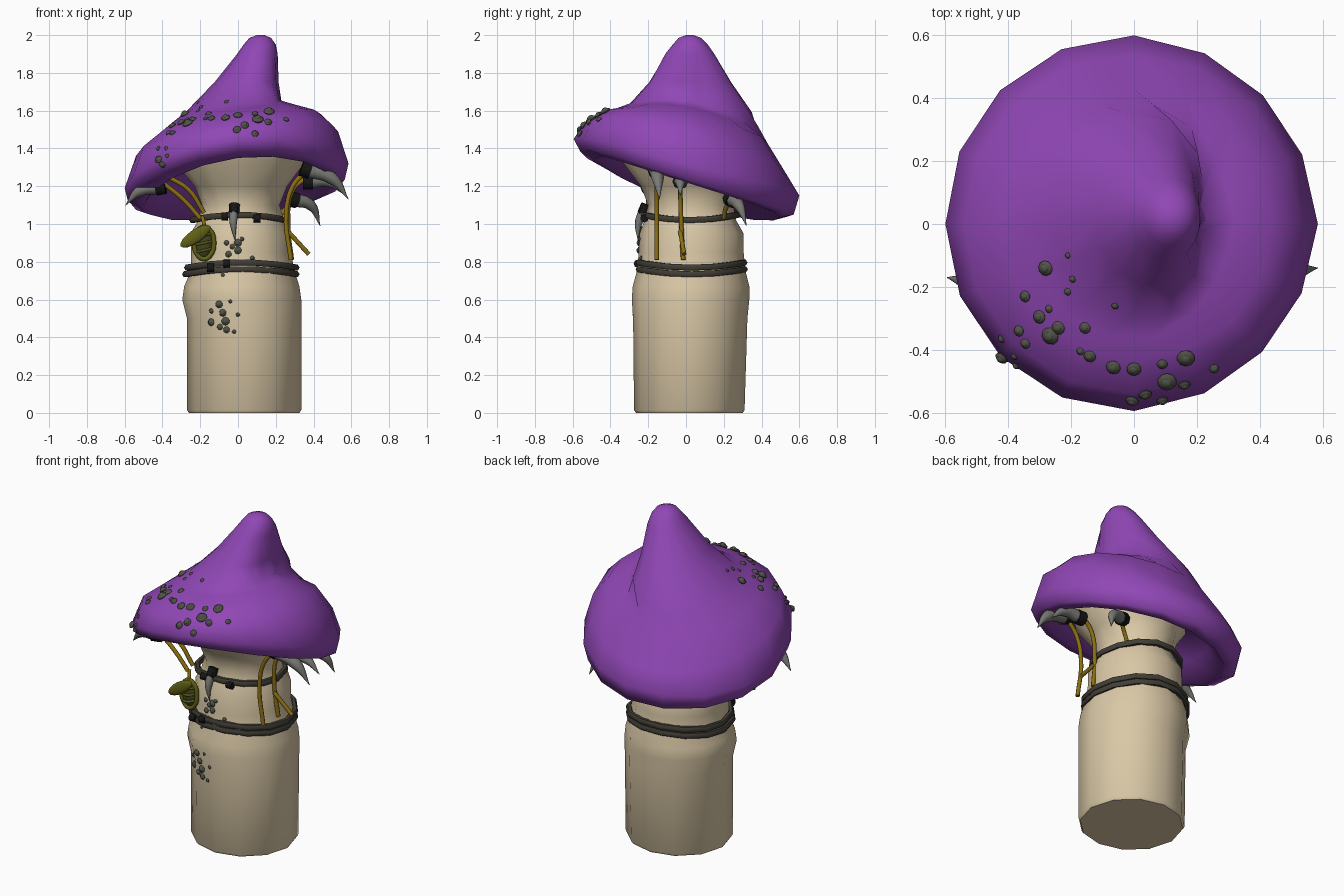
import bpy, bmesh, math
from math import sin, cos, pi
from mathutils import Vector, Matrix
from mathutils.bvhtree import BVHTree

if "Cube" in bpy.data.objects:
    bpy.data.objects.remove(bpy.data.objects["Cube"])


def material(name, rgb):
    m = bpy.data.materials.new(name)
    m.use_nodes = True
    m.diffuse_color = (*rgb, 1)
    m.node_tree.nodes["Principled BSDF"].inputs["Base Color"].default_value = (*rgb, 1)
    return m


PURPLE = material("purple", (.28, .063, .465))
CREAM = material("cream", (.7, .58, .385))
BARK = material("dark_bark", (.055, .049, .037))
HORN = material("horn_grey", (.19, .19, .175))
CORD = material("ochre_cord", (.26, .16, .006))
LEAF = material("olive", (.12, .12, .008))
POD = material("dark_olive", (.06, .06, .018))
BLACK = material("black", (.008, .008, .008))
WART = material("wart_grey", (.08, .085, .065))


def finish(name, bm, mat, angle=40):
    bmesh.ops.recalc_face_normals(bm, faces=bm.faces)
    mesh = bpy.data.meshes.new(name)
    bm.to_mesh(mesh)
    bm.free()
    mesh.shade_smooth()
    mesh.set_sharp_from_angle(angle=math.radians(angle))
    mesh.materials.append(mat)
    obj = bpy.data.objects.new(name, mesh)
    bpy.context.collection.objects.link(obj)
    return obj


def blend(right, back, left, front, t):
    """Smooth value around a ring that hits its four cardinal values."""
    c, s = cos(t), sin(t)
    return ((right + left) * c * c + (back + front) * s * s
            + (right - left) * c + (back - front) * s) / 2


def loft(name, rings, mat, sides, angle):
    """Rings: centre, four radii, four heights (right, back, left, front), optional dent."""
    bm = bmesh.new()
    loops = []
    for (cx, cy), radii, heights, *dent in rings:
        loop = []
        for i in range(sides):
            t = 2 * pi * i / sides
            r = blend(*radii, t)
            if cos(t) > 0:
                r -= sum(dent) * abs(sin(2 * t))
            loop.append(bm.verts.new((cx + r * cos(t), cy + r * sin(t), blend(*heights, t))))
        loops.append(loop)
    for a, b in zip(loops, loops[1:]):
        for i in range(sides):
            j = (i + 1) % sides
            bm.faces.new((a[i], a[j], b[j], b[i]))
    bm.faces.new(loops[0])
    bm.faces.new(loops[-1])
    return finish(name, bm, mat, angle)


def tube(name, points, radius, mat, tapers=None, closed=False):
    """Round tube along a smooth path, optionally tapered or closed."""
    curve = bpy.data.curves.new(name, "CURVE")
    curve.dimensions = "3D"
    curve.bevel_depth = radius
    curve.bevel_resolution = 2
    curve.resolution_u = 6
    curve.use_fill_caps = True
    spline = curve.splines.new("BEZIER")
    spline.bezier_points.add(len(points) - 1)
    spline.use_cyclic_u = closed
    for k, (p, co) in enumerate(zip(spline.bezier_points, points)):
        p.co = co
        p.handle_left_type = p.handle_right_type = "AUTO"
        p.radius = tapers[k] if tapers else 1
    curve.materials.append(mat)
    obj = bpy.data.objects.new(name, curve)
    bpy.context.collection.objects.link(obj)
    return obj


def ball(name, loc, scale, tilt, mat):
    bm = bmesh.new()
    m = Matrix.Translation(loc) @ Matrix.Rotation(tilt, 4, "Y") @ Matrix.Diagonal((*scale, 1))
    bmesh.ops.create_uvsphere(bm, u_segments=12, v_segments=8, radius=1, matrix=m)
    return finish(name, bm, mat)


# Stem: x range, y range, height of each ring
stem_rings = []
for xl, xr, yf, yb, z in [
        (-.26, .325, -.265, .3, 0), (-.27, .335, -.275, .31, .015), (-.27, .335, -.28, .325, .5),
        (-.295, .335, -.287, .335, .6), (-.285, .325, -.282, .335, .67),
        (-.25, .3, -.26, .315, .75), (-.25, .28, -.25, .305, .85), (-.25, .28, -.245, .305, .95),
        (-.21, .245, -.22, .265, 1.02), (-.19, .22, -.2, .25, 1.1), (-.23, .26, -.24, .27, 1.2),
        (-.33, .35, -.33, .33, 1.32), (-.36, .37, -.36, .35, 1.42)]:
    rx, ry = (xr - xl) / 2, (yb - yf) / 2
    stem_rings.append((((xl + xr) / 2, (yf + yb) / 2), (rx, ry, rx, ry), (z,) * 4))
stem = loft("stem", stem_rings, CREAM, 12, 40)

# Cap: leaning peak with a cleft side, sagging brim, rolled lip and hollow underside
peak, mid = (.12, .02), (0, 0)
cap = loft("cap", [
    (peak, (.02,) * 4, (2,) * 4),
    (peak, (.055, .06, .06, .06), (1.985,) * 4),
    (peak, (.08, .095, .09, .09), (1.95,) * 4),
    (peak, (.09, .13, .125, .13), (1.9,) * 4),
    (peak, (.095, .215, .245, .21), (1.75,) * 4, .02),
    (peak, (.11, .31, .39, .3), (1.65, 1.6, 1.6, 1.645), .04),
    ((.06, .01), (.26, .37, .41, .37), (1.62, 1.52, 1.535, 1.615), .02),
    (mid, (.44, .43, .42, .43), (1.58, 1.43, 1.47, 1.59)),
    (mid, (.53, .54, .54, .54), (1.49, 1.25, 1.36, 1.53)),
    (mid, (.585, .6, .6, .595), (1.32, 1.15, 1.19, 1.45), .012),
    (mid, (.565, .57, .585, .56), (1.235, 1.05, 1.13, 1.385), .012),
    (mid, (.5, .5, .5, .48), (1.22, 1.035, 1.1, 1.35)),
    (mid, (.42, .42, .42, .4), (1.32, 1.2, 1.23, 1.38)),
    (mid, (.22,) * 4, (1.38, 1.3, 1.33, 1.4))], PURPLE, 16, 180)


# Bark bands wrapped around the stem
def band(name, cx, cy, rx, ry, z, wave, thick):
    bm = bmesh.new()
    n, k = 14, 6
    grid = []
    for i in range(n):
        t = 2 * pi * i / n
        row = []
        for j in range(k):
            a = 2 * pi * j / k
            grow = thick * cos(a)
            row.append(bm.verts.new((cx + (rx + grow) * cos(t), cy + (ry + grow) * sin(t),
                                     z - wave * cos(2 * t) + thick * sin(a))))
        grid.append(row)
    for i in range(n):
        for j in range(k):
            a, b = grid[i], grid[(i + 1) % n]
            bm.faces.new((a[j], b[j], b[(j + 1) % k], a[(j + 1) % k]))
    return finish(name, bm, BARK, 60)


band("lower_band_bottom", .015, .03, .293, .287, .748, .014, .018)
band("lower_band_top", .02, .03, .288, .285, .783, .014, .018)
band("upper_band", .005, .022, .246, .252, 1.035, .014, .018)

# Black ties on the bands
for k, (x, y, z) in enumerate([(-.02, -.23, 1.07), (.1, -.22, 1.03), (-.07, -.225, 1.04),
                               (-.06, -.255, .79), (-.145, -.228, .768)]):
    tube(f"band_tie_{k}", [(x - .018, y, z), (x + .018, y, z)], .022, BLACK)

# Curved horns, each with a black collar at the root
for k, (root, bend, tip, size) in enumerate([
        ((-.41, -.2, 1.195), (-.52, -.185, 1.175), (-.595, -.17, 1.1), .037),
        ((.36, -.16, 1.29), (.5, -.15, 1.24), (.585, -.14, 1.13), .041),
        ((.37, -.03, 1.225), (.48, -.03, 1.225), (.575, -.03, 1.15), .038),
        ((.29, .24, 1.13), (.385, .28, 1.1), (.435, .32, .99), .037),
        ((-.02, -.22, 1.08), (-.025, -.25, 1.01), (-.015, -.255, .91), .026)]):
    tube(f"horn_{k}", [root, bend, tip], size, HORN, [1, .8, .03])
    step = (Vector(bend) - Vector(root)).normalized() * .026
    tube(f"horn_collar_{k}", [Vector(root) - step, Vector(root) + step], size * 1.1, BLACK)

# Hanging cords
for k, path in enumerate([
        [(.36, -.155, 1.28), (.29, -.155, 1.2), (.255, -.155, 1.05), (.28, -.155, .81)],
        [(.37, -.03, 1.25), (.29, -.03, 1.18), (.265, -.025, 1.0), (.285, -.015, .81)],
        [(.265, -.03, .96), (.32, -.02, .9), (.375, -.01, .84)],
        [(.3, .24, 1.13), (.25, .21, 1.08), (.22, .2, 1.03)],
        [(-.4, -.2, 1.22), (-.29, -.2, 1.13), (-.2, -.2, 1.03)],
        [(-.37, -.19, 1.25), (-.26, -.19, 1.18), (-.18, -.18, 1.06)]]):
    tube(f"cord_{k}", path, .012, CORD)

# Seed pod: dark core in an olive hoop, with a leaf
ball("seed_pod", (-.18, -.205, .9), (.05, .03, .085), .1, POD)
hoop = [(-.18 + .052 * cos(k * pi / 4), -.215, .9 + .085 * sin(k * pi / 4)) for k in range(8)]
tube("pod_hoop", hoop, .013, LEAF, closed=True)
for k, dz in enumerate((-.04, 0, .04)):
    tube(f"pod_rib_{k}", [(-.225, -.215, .89 + dz), (-.18, -.238, .9 + dz), (-.135, -.215, .91 + dz)],
         .007, LEAF)
ball("pod_leaf", (-.225, -.24, .935), (.095, .014, .035), -.6, LEAF)
tube("pod_stalk", [(-.19, -.2, 1.04), (-.18, -.215, 1.0), (-.18, -.21, .96)], .01, CORD)


# Button-shaped warts dropped onto a surface along a direction
def warts(name, target, spots, from_above):
    mesh = target.data
    tree = BVHTree.FromPolygons([v.co for v in mesh.vertices], [p.vertices for p in mesh.polygons])
    bm = bmesh.new()
    for u, v, r in spots:
        start = Vector((u, v, 3)) if from_above else Vector((u, -3, v))
        ray = Vector((0, 0, -1)) if from_above else Vector((0, 1, 0))
        hit, normal, _, _ = tree.ray_cast(start, ray)
        if hit is None:
            continue
        if normal.dot(ray) > 0:
            normal = -normal
        turn = normal.to_track_quat("Z", "Y").to_matrix().to_4x4()
        for width, height, lift in ((1, .5, .15), (.6, .4, .45)):
            m = (Matrix.Translation(hit + normal * r * lift) @ turn
                 @ Matrix.Diagonal((r * width, r * width, r * height, 1)))
            bmesh.ops.create_uvsphere(bm, u_segments=10, v_segments=6, radius=1, matrix=m)
    return finish(name, bm, WART)


warts("cap_warts", cap, [
    (-.28, -.14, .025), (-.21, -.1, .01), (-.195, -.175, .012), (-.21, -.215, .013),
    (-.345, -.23, .019), (-.3, -.295, .022), (-.265, -.355, .029), (-.24, -.33, .022),
    (-.365, -.34, .018), (-.345, -.38, .017), (-.27, -.27, .013), (-.155, -.33, .019),
    (-.14, -.42, .02), (-.17, -.405, .013), (-.06, -.26, .012), (-.065, -.455, .024),
    (0, -.46, .024), (.09, -.445, .017), (.165, -.425, .029), (.105, -.5, .031), (.16, -.51, .02),
    (.035, -.54, .022), (-.005, -.56, .022), (.09, -.56, .019), (.255, -.46, .016)], True)
warts("rim_warts", cap, [
    (-.42, 1.4, .014), (-.38, 1.4, .012), (-.42, 1.34, .022), (-.4, 1.315, .018),
    (-.375, 1.36, .012)], False)
warts("stem_warts", stem, [
    (0, .9, .021), (0, .86, .02), (-.06, .9, .014), (-.05, .84, .017), (.02, .92, .012),
    (-.03, .88, .014), (.075, .82, .012), (-.08, .73, .01), (-.1, .575, .02), (-.08, .53, .02),
    (-.14, .48, .021), (-.065, .485, .022), (-.06, .44, .018), (-.14, .54, .014), (-.02, .43, .011),
    (-.095, .455, .016), (0, .52, .011), (-.04, .59, .01)], False)
